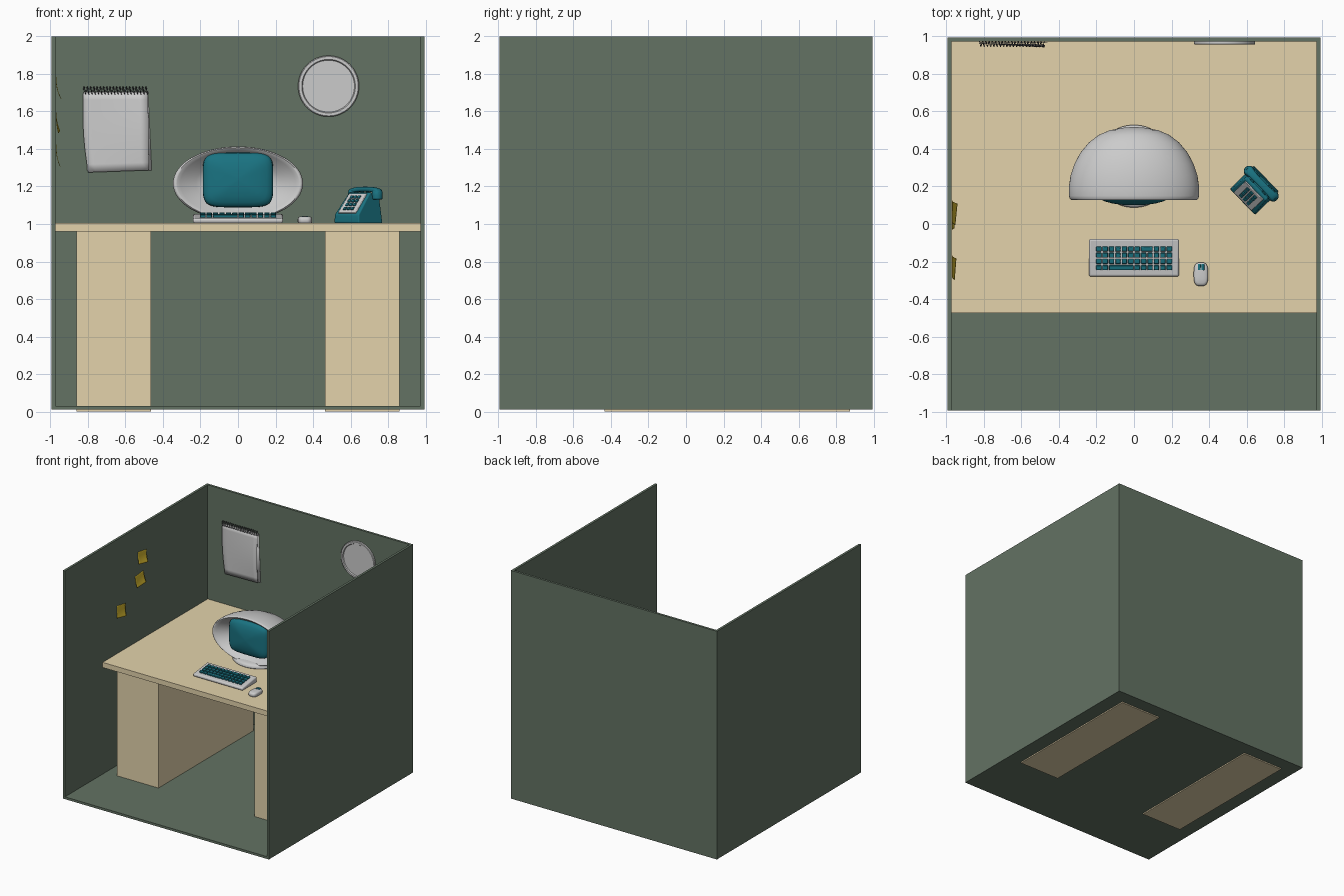
import bpy, bmesh, math
from mathutils import Matrix, Vector

if "Cube" in bpy.data.objects:
    bpy.data.objects.remove(bpy.data.objects["Cube"])


def mat(name, r, g, b):
    m = bpy.data.materials.new(name)
    m.diffuse_color = (r, g, b, 1)
    m.use_nodes = True
    m.node_tree.nodes["Principled BSDF"].inputs["Base Color"].default_value = m.diffuse_color
    return m


GREEN = mat("green_panel", .125, .17, .125)
TAN = mat("tan_wood", .77, .65, .41)
TEAL = mat("teal", .01, .17, .22)
YELLOW = mat("yellow", .7, .5, .03)
DARK = mat("dark_wire", .07, .07, .08)


def finish(name, bm, m=None, smooth=None, bevel=0, world=None, segs=2):
    bmesh.ops.recalc_face_normals(bm, faces=bm.faces)
    me = bpy.data.meshes.new(name)
    bm.to_mesh(me)
    bm.free()
    o = bpy.data.objects.new(name, me)
    bpy.context.collection.objects.link(o)
    if m:
        me.materials.append(m)
    if world:
        o.matrix_world = world
    if bevel:
        b = o.modifiers.new("bevel", 'BEVEL')
        b.width, b.segments, b.limit_method = bevel, segs, 'ANGLE'
    if smooth:
        bpy.ops.object.select_all(action='DESELECT')
        o.select_set(True)
        bpy.context.view_layer.objects.active = o
        bpy.ops.object.shade_smooth_by_angle(angle=math.radians(smooth))
    return o


def add_box(bm, x0, x1, y0, y1, z0, z1, local=Matrix()):
    c = Matrix.Translation(((x0 + x1) / 2, (y0 + y1) / 2, (z0 + z1) / 2))
    s = Matrix.Diagonal((x1 - x0, y1 - y0, z1 - z0, 1))
    bmesh.ops.create_cube(bm, size=1, matrix=local @ c @ s)


def box(name, dims, m=None, **kw):
    bm = bmesh.new()
    add_box(bm, *dims)
    return finish(name, bm, m, **kw)


def loft(name, rings, m=None, smooth=40, **kw):
    """Skin closed rings of points, capping both ends."""
    bm = bmesh.new()
    rows = [[bm.verts.new(p) for p in r] for r in rings]
    n = len(rows[0])
    for a, b in zip(rows, rows[1:]):
        for i in range(n):
            j = (i + 1) % n
            bm.faces.new((a[i], a[j], b[j], b[i]))
    bm.faces.new(rows[0])
    bm.faces.new(rows[-1])
    return finish(name, bm, m, smooth, **kw)


def oval(rx, ry, power=2, n=64):
    pts = []
    for i in range(n):
        c, s = math.cos(math.tau * i / n), math.sin(math.tau * i / n)
        pts.append((rx * math.copysign(abs(c) ** (2 / power), c),
                    ry * math.copysign(abs(s) ** (2 / power), s)))
    return pts


def upright(rx, rz, y, cz, power=2):
    return [(a, y, cz + b) for a, b in oval(rx, rz, power)]


def flat(rx, ry, c, z, power=2):
    return [(c[0] + a, c[1] + b, z) for a, b in oval(rx, ry, power)]


def sheet(name, f, m=None, nu=8, nv=10):
    bm = bmesh.new()
    g = [[bm.verts.new(f(i / nu, j / nv)) for i in range(nu + 1)] for j in range(nv + 1)]
    for j in range(nv):
        for i in range(nu):
            bm.faces.new((g[j][i], g[j][i + 1], g[j + 1][i + 1], g[j + 1][i]))
    o = finish(name, bm, m, 40)
    o.modifiers.new("thickness", 'SOLIDIFY').thickness = .002
    return o


# Cubicle shell
W, T = .994, .02
box("floor", (-W, W, -W, W, .01, .03), GREEN)
box("back_wall", (-W, W, W - T, W, .01, 2), GREEN)
box("left_wall", (-W, -W + T, -W, W - T, .01, 2), GREEN)
box("right_wall", (W - T, W, -W, W - T, .01, 2), GREEN)

# Desk
box("desk_top", (-.974, .974, -.475, .974, .96, 1.005), TAN)
for side, s in (("left", -1), ("right", 1)):
    box(side + "_pedestal", (s * .662 - .199, s * .662 + .199, -.435, .875, 0, .96), TAN)

# Monitor: egg shell with funnel-shaped front recess
shell = [(.517, .012), (.513, .06), (.5, .13), (.475, .188), (.435, .24), (.38, .286),
         (.32, .318), (.26, .338), (.2, .347), (.15, .347), (.135, .343), (.129, .335),
         (.132, .325), (.145, .308), (.17, .27), (.2, .225), (.23, .17)]
loft("monitor_shell", [upright(s, s * .57, y, 1.216) for y, s in shell], smooth=60)
dome = [(.3, .98), (.16, 1), (.142, .985), (.13, .93), (.12, .82), (.109, .6), (.102, .3), (.1, .02)]
loft("monitor_screen", [upright(.188 * s, .146 * s, y, 1.235, 5) for y, s in dome], TEAL, 60)
foot = [(1.004, .21), (1.012, .22), (1.026, .22), (1.036, .21), (1.042, .19), (1.045, .14), (1.08, .12)]
loft("monitor_base", [flat(r, r, (0, .308), z) for z, r in foot], smooth=50)

# Keyboard with tilted deck
tilt = math.atan2(.025, .2)
deck = Matrix.Translation((0, -.18, 1.0425)) @ Matrix.Rotation(tilt, 4, 'X')
side = [(-.28, 1.005), (-.08, 1.005), (-.08, 1.055), (-.28, 1.03)]
loft("keyboard_body", [[(x, y, z) for y, z in side] for x in (-.24, .24)], bevel=.01, segs=3)
bm = bmesh.new()
pitch = .0342
for row in range(4):
    y = .048 - row * .0335
    col = 0
    while col < 12:
        span = 4 if (row, col) == (3, 2) else 2 if (row, col) == (0, 7) else 1
        x = -.205 + col * pitch
        add_box(bm, x + .003, x + span * pitch - .003, y - .013, y + .013, -.003, .013, deck)
        col += span
finish("keyboard_keys", bm, TEAL, 40, .004)

# Mouse
body = [(1.005, .92), (1.01, 1), (1.027, 1), (1.035, .92), (1.039, .75), (1.041, .4), (1.0415, .05)]
loft("mouse_body", [flat(.0385 * s, .0625 * s, (.357, -.268), z, 3.2) for z, s in body], smooth=60)
bm = bmesh.new()
for x in (.348, .367):
    add_box(bm, x - .008, x + .008, -.247, -.213, 1.03, 1.043)
finish("mouse_buttons", bm, TEAL, 40, .003)

# Telephone, modelled facing -y then turned on the desk
phone = Matrix.Translation((.578, .118, 1.005)) @ Matrix.Rotation(math.radians(-46), 4, 'Z')
prof = [(0, 0), (0, .045), (.095, .163), (.112, .163), (.118, .14), (.165, .14), (.178, 0)]
bm = bmesh.new()
ends = [[bm.verts.new((s * (.096 - .09 * z), y, z)) for y, z in prof] for s in (-1, 1)]
for i in range(len(prof)):
    j = (i + 1) % len(prof)
    bm.faces.new((ends[0][i], ends[0][j], ends[1][j], ends[1][i]))
for e in ends:
    bm.faces.new(e)
finish("phone_body", bm, TEAL, 40, .007, phone, 3)
slope = Matrix.Translation((0, .0475, .104)) @ Matrix.Rotation(math.atan2(.118, .095), 4, 'X')
box("phone_face_plate", (-.068, .068, -.068, .068, -.006, .005), smooth=40, bevel=.003,
    world=phone @ slope)
bm = bmesh.new()
for i in range(3):
    for j in range(4):
        x, y = (i - 1) * .028, (j - 1.5) * .026
        add_box(bm, x - .01, x + .01, y - .009, y + .009, .003, .011)
finish("phone_keys", bm, TEAL, 40, .002, phone @ slope)
bm = bmesh.new()
for x in (-.045, .045):
    for y in (.115, .162):
        add_box(bm, x - .012, x + .012, y - .004, y + .004, .13, .168)
finish("phone_cradle", bm, TEAL, 40, .003, phone)

# Handset: arched grip with an ear cup at each end
grip = []
for k in range(17):
    t = k / 8 - 1
    z = .181 - .022 * abs(t) ** 3
    r = .017 + .008 * abs(t) ** 3 if abs(t) < 1 else .012
    grip.append([(t * .118, .14 + a, z + b) for a, b in oval(r * 1.1, r * .75, 3, 20)])
loft("phone_handset", grip, TEAL, 60, world=phone)
cup = [(.125, .022), (.128, .027), (.15, .029), (.168, .027), (.178, .018)]
for nm, x in (("left", -.092), ("right", .092)):
    loft(nm + "_ear_cup", [flat(r, r, (x, .14), z) for z, r in cup], TEAL, 40, world=phone)

# Wall clock: raised rim around a recessed dial
rim = [(.974, .163), (.96, .163), (.956, .158), (.956, .143), (.96, .14), (.964, .138)]
loft("wall_clock", [[(x + .483, y, z) for x, y, z in upright(r, r, y, 1.735)] for y, r in rim], smooth=35)

# Wall pad with curled page and wire spiral
sheet("pad_page", lambda u, v: (-.825 + .345 * u + v * (.025 - .02 * u) - .012 * math.sin(math.pi * v) * (1 - u),
                                .964 - .006 * u - .014 * math.sin(math.pi * v * .9) * u,
                                1.705 - .43 * v + .012 * u * v))
sheet("pad_backing", lambda u, v: (-.825 + .345 * u + .02 * v, .971, 1.705 - .42 * v), nu=1, nv=1)
cu = bpy.data.curves.new("pad_spiral", 'CURVE')
cu.dimensions, cu.bevel_depth, cu.bevel_resolution = '3D', .0022, 1
turns, per = 20, 12
sp = cu.splines.new('POLY')
sp.points.add(turns * per)
for i, p in enumerate(sp.points):
    t, a = i / (turns * per), math.tau * i / per
    p.co = (-.825 + .347 * t, .961 - .003 * t + .014 * math.cos(a), 1.712 + .02 * math.sin(a), 1)
wire = bpy.data.objects.new("pad_spiral", cu)
cu.materials.append(DARK)
bpy.context.collection.objects.link(wire)

# Sticky notes curling off the left wall
for k, (y, z, ang, lift) in enumerate([(.06, 1.725, -9, .028), (.03, 1.54, 6, .02), (-.232, 1.365, -10, .022)]):
    rot = Matrix.Rotation(math.radians(ang), 3, 'X')

    def note(u, v, y=y, z=z, rot=rot, lift=lift):
        p = rot @ Vector((0, (u - .5) * .115, (.5 - v) * .1))
        return (-.971 + lift * v * v * (.6 + .4 * u), y + p.y, z + p.z)
    sheet("sticky_note_%d" % (k + 1), note, YELLOW)
